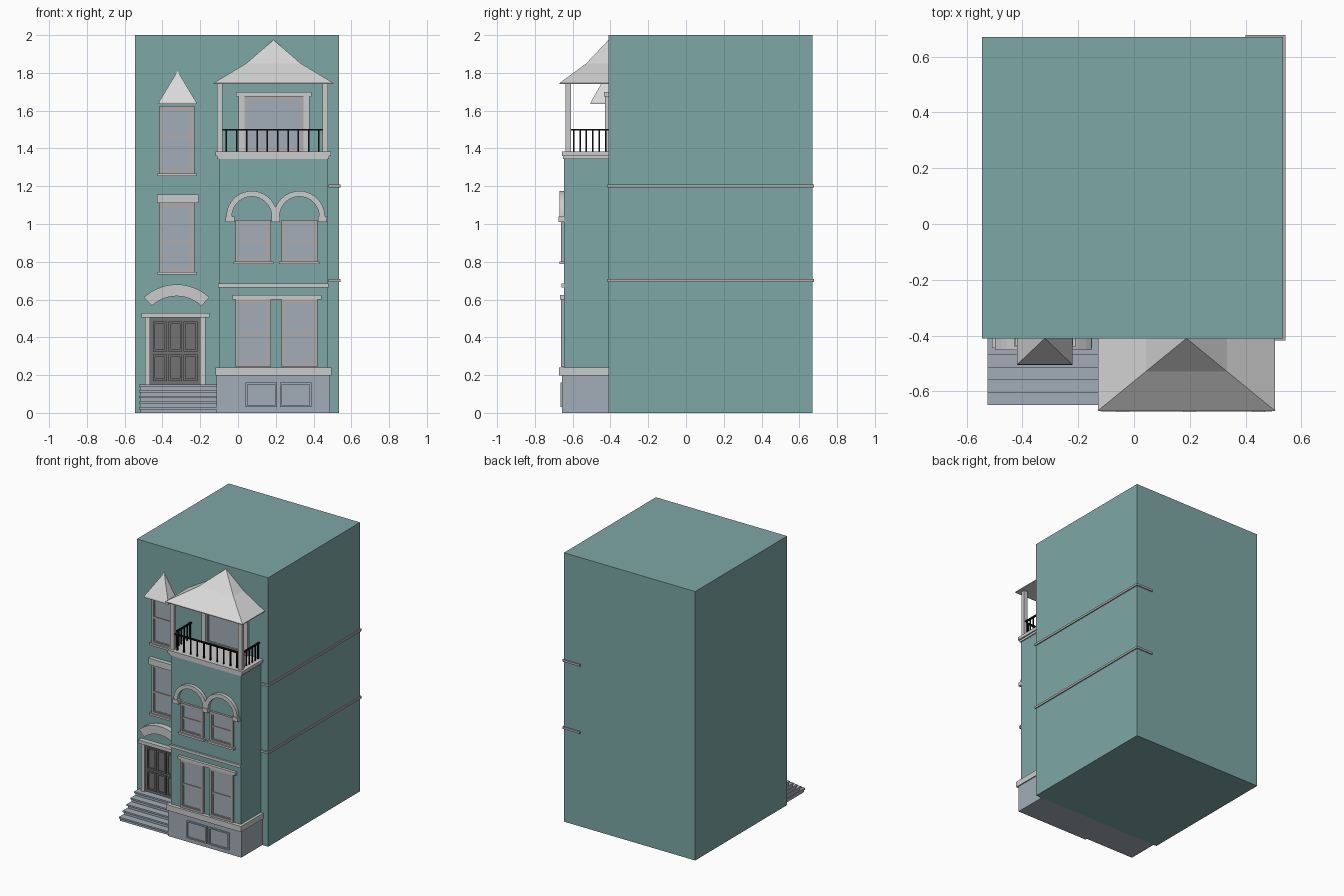
import bpy, bmesh, math

if "Cube" in bpy.data.objects:
    bpy.data.objects.remove(bpy.data.objects["Cube"])


def mat(name, r, g, b):
    m = bpy.data.materials.new(name)
    m.diffuse_color = (r, g, b, 1)
    m.use_nodes = True
    m.node_tree.nodes["Principled BSDF"].inputs["Base Color"].default_value = m.diffuse_color
    return m


TEAL = mat("teal_wall", 0.205, 0.392, 0.381)
STONE = mat("blue_grey_stone", 0.36, 0.42, 0.475)
TRIM = mat("pale_trim", 0.60, 0.60, 0.60)
ROOF = mat("light_roof", 0.69, 0.69, 0.69)
FRAME = mat("window_frame", 0.43, 0.41, 0.41)
DOOR = mat("dark_door", 0.17, 0.17, 0.17)
BLACK = mat("black_iron", 0.006, 0.006, 0.006)

WALL, BAY = -0.41, -0.645  # front planes of the house and the bay


def finish(name, bm, m):
    bmesh.ops.recalc_face_normals(bm, faces=bm.faces)
    me = bpy.data.meshes.new(name)
    bm.to_mesh(me)
    bm.free()
    me.materials.append(m)
    ob = bpy.data.objects.new(name, me)
    bpy.context.collection.objects.link(ob)
    return ob


def boxes(name, m, *bounds):
    """One object from boxes given as x0, x1, y0, y1, z0, z1."""
    bm = bmesh.new()
    for x0, x1, y0, y1, z0, z1 in bounds:
        for v in bmesh.ops.create_cube(bm, size=1)["verts"]:
            v.co = ((x0 + x1) / 2 + v.co.x * (x1 - x0),
                    (y0 + y1) / 2 + v.co.y * (y1 - y0),
                    (z0 + z1) / 2 + v.co.z * (z1 - z0))
    return finish(name, bm, m)


def border(x0, x1, z0, z1, w, y, d):
    """Four bars standing d in front of plane y."""
    return [(x0, x0 + w, y - d, y, z0, z1), (x1 - w, x1, y - d, y, z0, z1),
            (x0 + w, x1 - w, y - d, y, z0, z0 + w), (x0 + w, x1 - w, y - d, y, z1 - w, z1)]


def window(name, x0, x1, z0, z1, y, bar=None, sill=True):
    boxes(name + "_glass", STONE, (x0, x1, y - 0.006, y, z0, z1))
    parts = border(x0, x1, z0, z1, 0.016, y, 0.016)
    parts += border(x0 + 0.016, x1 - 0.016, z0 + 0.016, z1 - 0.016, 0.007, y, 0.010)
    if bar:
        parts.append((x0 + 0.016, x1 - 0.016, y - 0.012, y, bar - 0.007, bar + 0.007))
    boxes(name + "_frame", FRAME, *parts)
    if sill:
        boxes(name + "_sill", TRIM, (x0 - 0.012, x1 + 0.012, y - 0.026, y, z0 - 0.012, z0 + 0.002))


def arch(name, cx, cz, r0, r1, half_angle, y, d, n=20):
    bm = bmesh.new()
    rings = []
    for i in range(n + 1):
        a = half_angle * (2 * i / n - 1)
        rings.append([bm.verts.new((cx + r * math.sin(a), yy, cz + r * math.cos(a)))
                      for r, yy in ((r0, y), (r1, y), (r1, y - d), (r0, y - d))])
    for a, b in zip(rings, rings[1:]):
        for k in range(4):
            bm.faces.new((a[k], a[(k + 1) % 4], b[(k + 1) % 4], b[k]))
    bm.faces.new(rings[0])
    bm.faces.new(rings[-1])
    return finish(name, bm, TRIM)


def half_roof(name, cx, hw, depth, levels, apex):
    """Half pyramid against the wall, levels are (scale, z)."""
    bm = bmesh.new()
    rings = [[bm.verts.new((cx + sx * hw * s, WALL - sy * depth * s, z))
              for sx, sy in ((-1, 0), (-1, 1), (1, 1), (1, 0))] for s, z in levels]
    for a, b in zip(rings, rings[1:]):
        for k in range(4):
            bm.faces.new((a[k], a[(k + 1) % 4], b[(k + 1) % 4], b[k]))
    top = bm.verts.new((cx, WALL, apex))
    for k in range(4):
        bm.faces.new((rings[-1][k], rings[-1][(k + 1) % 4], top))
    bm.faces.new(rings[0])
    return finish(name, bm, ROOF)


# House body and projecting bay
boxes("house_body", TEAL, (-0.545, 0.535, WALL, 0.67, 0, 2))
boxes("bay_body", TEAL, (-0.10, 0.475, BAY, WALL, 0.2, 1.355))
boxes("bay_base", STONE, (-0.115, 0.487, -0.656, WALL, 0, 0.2))
boxes("base_ledge", TRIM, (-0.12, 0.495, -0.672, WALL, 0.198, 0.24))
boxes("base_panels", STONE, *[b for x in (0.04, 0.222)
                              for b in border(x, x + 0.167, 0.03, 0.16, 0.01, -0.656, 0.008)])
boxes("bay_band", TRIM, (-0.105, 0.48, -0.658, BAY, 0.664, 0.685))

# String courses wrapping the right side
for i, z in enumerate((0.70, 1.20)):
    boxes(f"string_course_{i}", FRAME,
          (0.478, 0.543, WALL - 0.008, WALL, z - 0.008, z + 0.008),
          (0.535, 0.543, WALL, 0.678, z - 0.008, z + 0.008),
          (0.40, 0.535, 0.67, 0.678, z - 0.008, z + 0.008))

# Front steps with thin overhanging treads
steps, treads = [], []
for i in range(5):
    y, z = -0.65 + 0.045 * i, 0.03 * (i + 1)
    steps.append((-0.52, -0.115, y + 0.008, WALL, z - 0.03, z - 0.012))
    treads.append((-0.525, -0.115, y, WALL, z - 0.012, z))
boxes("front_steps", STONE, *steps)
boxes("step_treads", STONE, *treads)

# Front door, surround and curved hood
boxes("front_door", DOOR, (-0.465, -0.20, WALL - 0.01, WALL, 0.15, 0.505))
boxes("door_panels", DOOR, *[b for c in range(3) for z0, z1 in ((0.17, 0.31), (0.325, 0.485))
                             for b in border(-0.45 + c * 0.081, -0.377 + c * 0.081,
                                             z0, z1, 0.011, WALL - 0.01, 0.008)])
boxes("door_surround", TRIM,
      (-0.492, -0.465, WALL - 0.025, WALL, 0.15, 0.505),
      (-0.20, -0.173, WALL - 0.025, WALL, 0.15, 0.505),
      (-0.51, -0.15, WALL - 0.035, WALL, 0.505, 0.53))
arch("door_hood", -0.325, 0.426, 0.192, 0.254, math.radians(43), WALL, 0.042, 14)

# Left windows, lintel and little pointed roof
window("left_middle_window", -0.415, -0.23, 0.745, 1.11, WALL, 0.905)
boxes("left_middle_lintel", TRIM, (-0.43, -0.21, WALL - 0.03, WALL, 1.11, 1.157))
window("left_top_window", -0.415, -0.23, 1.265, 1.625, WALL, 1.46)
half_roof("left_window_roof", -0.32, 0.10, 0.095, [(1, 1.635), (0.99, 1.645)], 1.81)

# Bay windows: two below a straight lintel, two below round arches
for side, x0, x1, cx in (("left", -0.012, 0.175, 0.073), ("right", 0.23, 0.42, 0.325)):
    window(f"bay_ground_window_{side}", x0, x1, 0.243, 0.60, BAY, 0.42, False)
    window(f"bay_arch_window_{side}", x0, x1, 0.80, 1.022, BAY, 0.912)
    arch(f"bay_arch_{side}", cx, 1.04, 0.105, 0.135, math.pi / 2, BAY, 0.024)
boxes("bay_ground_lintel", TRIM, (-0.03, 0.443, -0.666, BAY, 0.60, 0.623))
boxes("arch_blocks", TRIM, *[(x - 0.023, x + 0.023, -0.675, BAY, 1.01, 1.04)
                             for x in (-0.042, 0.20, 0.447)])

# Balcony floor, corner posts and roof
boxes("balcony_floor", TRIM, (-0.12, 0.493, -0.656, WALL, 1.36, 1.383),
      (-0.11, 0.483, -0.65, WALL, 1.345, 1.36))
boxes("balcony_posts", TRIM, (-0.112, -0.082, -0.637, -0.609, 1.38, 1.745),
      (0.447, 0.477, -0.637, -0.609, 1.38, 1.745))
half_roof("balcony_roof", 0.188, 0.318, 0.26, [(1, 1.74), (1, 1.746), (0.455, 1.85)], 1.975)

# Balcony door window with posts and lintel
window("balcony_window", 0.03, 0.35, 1.383, 1.675, WALL, None, False)
boxes("balcony_window_surround", TRIM, (0.002, 0.034, WALL - 0.02, WALL, 1.383, 1.677),
      (0.346, 0.378, WALL - 0.02, WALL, 1.383, 1.677),
      (-0.01, 0.39, WALL - 0.025, WALL, 1.675, 1.70))

# Iron railing on three sides
R, Y, XL, XR = 0.004, -0.623, -0.097, 0.462
rail = [(XL, XR, Y - 0.006, Y + 0.006, 1.494, 1.504)]
for i in range(10):
    x = -0.062 + i * 0.0545
    rail.append((x - R, x + R, Y - R, Y + R, 1.38, 1.498))
for x in (XL, XR):
    rail.append((x - 0.006, x + 0.006, Y, WALL, 1.494, 1.504))
    for i in range(6):
        y = -0.595 + i * 0.034
        rail.append((x - R, x + R, y - R, y + R, 1.38, 1.498))
boxes("balcony_railing", BLACK, *rail)
